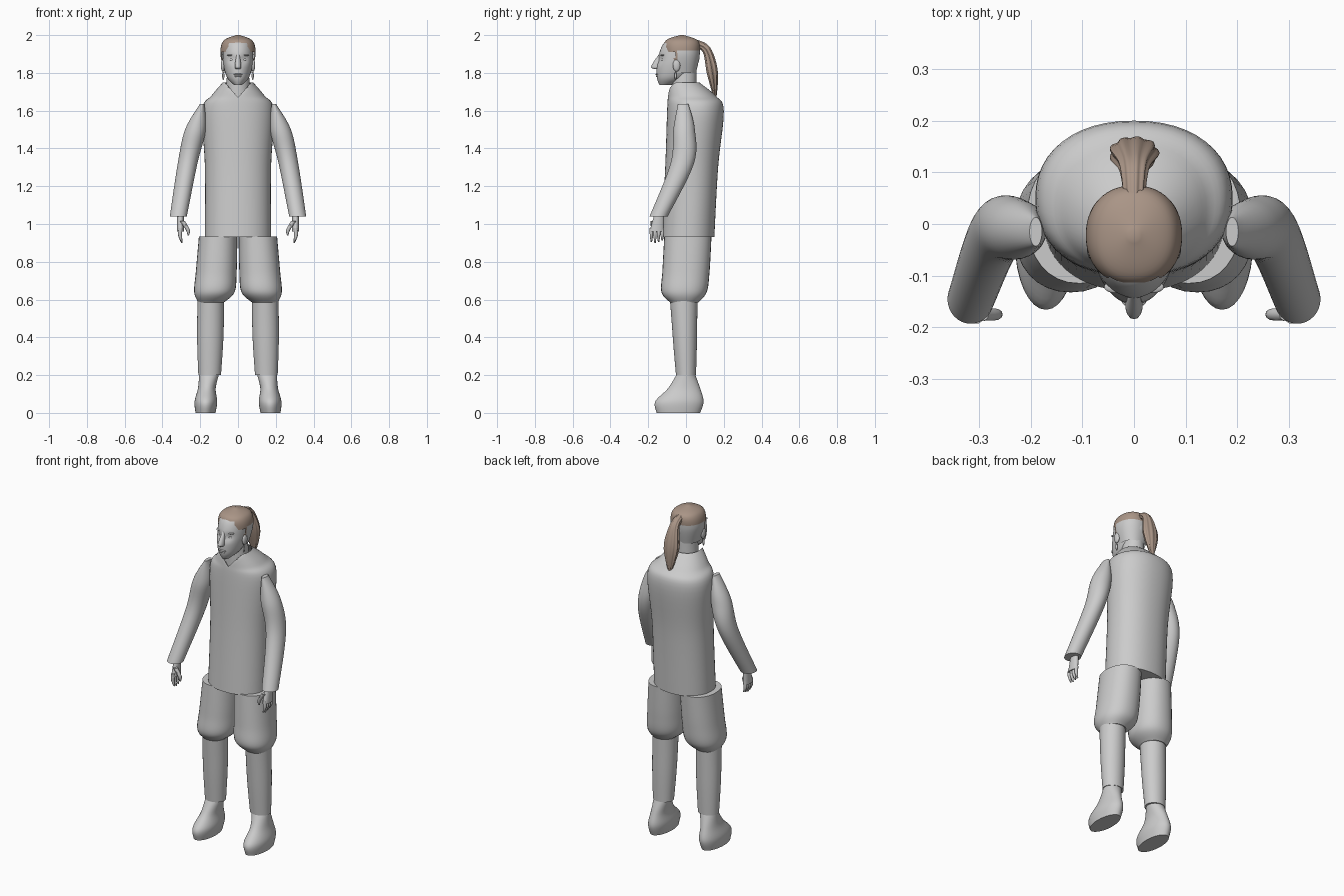
import bpy, bmesh, math
from mathutils import Vector

if "Cube" in bpy.data.objects:
    bpy.data.objects.remove(bpy.data.objects["Cube"], do_unlink=True)


def material(name, *rgb):
    mat = bpy.data.materials.new(name)
    mat.use_nodes = True
    mat.diffuse_color = (*rgb, 1)
    shader = mat.node_tree.nodes["Principled BSDF"]
    shader.inputs["Base Color"].default_value = (*rgb, 1)
    return mat


GREY = material("plain grey", .6, .6, .6)
BROWN = material("hair brown", .4, .3, .24)
parts = []


def finish(name, bm, *materials):
    bmesh.ops.recalc_face_normals(bm, faces=bm.faces)
    mesh = bpy.data.meshes.new(name)
    bm.to_mesh(mesh)
    bm.free()
    for mat in materials:
        mesh.materials.append(mat)
    part = bpy.data.objects.new(name, mesh)
    bpy.context.collection.objects.link(part)
    parts.append(part)


def blend(values, t):
    """Smooth curve through evenly spaced values; a single number stays constant."""
    if not isinstance(values, tuple):
        return values
    last = len(values) - 1
    i = min(int(t * last), last - 1)
    t = t * last - i
    start, end = values[i], values[i + 1]
    leave = (end - values[max(i - 1, 0)]) / 2
    arrive = (values[min(i + 2, last)] - start) / 2
    ease = t * t * (3 - 2 * t)
    return start + (end - start) * ease + t * (1 - t) * (leave * (1 - t) - arrive * t)


def loft(name, z, wide, deep, x=0, y=0, tilt=0, side=1, segments=32, rows=16, power=2,
         ribs=0, open_end=False, shape=None, edit=None, materials=(GREY,)):
    """Skin oval rings whose position and radii follow smooth curves."""
    bm = bmesh.new()
    rings = []
    for row in range(rows + 1):
        t = row / rows
        center = Vector((blend(x, t), blend(y, t), blend(z, t)))
        lean = math.radians(blend(tilt, t))
        ring = []
        for i in range(segments):
            angle = math.tau * i / segments
            c, s = math.cos(angle), math.sin(angle)
            swell = 1 + .07 * math.cos(ribs * angle) * bool(ribs)
            u = math.copysign(abs(c) ** (2 / power), c) * blend(wide, t) * swell
            v = math.copysign(abs(s) ** (2 / power), s) * blend(deep, t) * swell
            point = center + Vector((u, v * math.cos(lean), v * math.sin(lean)))
            point.x *= side
            if shape:
                shape(point)
            ring.append(bm.verts.new(point))
        rings.append(ring)
    for low, high in zip(rings, rings[1:]):
        for i in range(segments):
            bm.faces.new((low[i - 1], low[i], high[i], high[i - 1]))
    bm.faces.new(rings[0])
    if not open_end:
        bm.faces.new(rings[-1])
    if edit:
        edit(bm)
    finish(name, bm, *materials)


def blob(name, location, size):
    bm = bmesh.new()
    bmesh.ops.create_uvsphere(bm, u_segments=16, v_segments=10, radius=1)
    bmesh.ops.scale(bm, vec=size, verts=bm.verts)
    bmesh.ops.translate(bm, vec=location, verts=bm.verts)
    finish(name, bm, GREY)


# Tunic with a V neck
def cut_v_neck(point):
    if point.y < 0:
        point.z = min(point.z, 1.67 + 1.15 * abs(point.x))


loft("tunic", z=(.93, 1.3, 1.6, 1.68, 1.75), y=(.01, .03, .05, .03, -.01),
     wide=(.175, .175, .19, .14, .08), deep=(.14, .14, .15, .125, .08),
     segments=48, rows=28, power=2.2, open_end=True, shape=cut_v_neck)
loft("neck", z=(1.64, 1.83), y=-.01, wide=(.07, .055), deep=.065)


# Head with sunken eye sockets
def sink_sockets(point):
    if point.y < -.05:
        across = (abs(point.x) - .03) / .024
        up = (point.z - 1.87) / .018
        point.y += .012 * math.exp(-across ** 2 - up ** 2)


loft("head", z=(1.735, 1.78, 1.87, 1.96, 1.99), y=(-.11, -.07, -.04, -.03, -.03),
     wide=(.02, .06, .08, .07, .01), deep=(.03, .085, .11, .085, .01),
     segments=56, rows=28, shape=sink_sockets)
loft("nose", z=(1.9, 1.835, 1.82), y=(-.135, -.157, -.15),
     wide=(.008, .017, .012), deep=(.008, .027, .016), segments=16)
blob("upper_lip", (0, -.149, 1.792), (.024, .013, .005))
blob("lower_lip", (0, -.147, 1.782), (.02, .013, .006))


# Hair: brown crown, grey nape, open around the face
def trim_hairline(bm):
    openings = []
    for face in bm.faces:
        c = face.calc_center_median()
        temple = c.y < -.045
        face.material_index = int(c.z > 1.92 or (temple and c.z > 1.85))
        crown = c.z > 1.955 or (c.z > 1.905 and c.y > -.105)
        if c.z < 1.801 or not (crown or c.y > -.06):
            openings.append(face)
    bmesh.ops.delete(bm, geom=openings, context="FACES")


loft("hair", z=(1.8, 1.9, 1.97, 2), y=-.022, wide=(.07, .093, .077, .01),
     deep=(.075, .095, .086, .01), segments=56, rows=27, power=2.2,
     edit=trim_hairline, materials=(GREY, BROWN))
loft("ponytail", z=(1.955, 1.92, 1.8, 1.65), y=(.055, .11, .14, .155),
     wide=(.02, .028, .046, .004), deep=(.02, .022, .028, .004), tilt=(90, 30, 10, 0),
     segments=54, ribs=9, materials=(BROWN,))

# Everything that comes in pairs
for side, tag in ((1, "left_"), (-1, "right_")):
    blob(tag + "eye", (side * .032, -.119, 1.87), (.015, .012, .008))
    blob(tag + "brow", (side * .034, -.122, 1.894), (.024, .012, .005))
    blob(tag + "ear", (side * .08, -.05, 1.84), (.011, .02, .033))
    blob(tag + "earring", (side * .078, -.055, 1.785), (.006, .006, .022))

    loft(tag + "sleeve", side=side, z=(1.635, 1.5, 1.32, 1.04), x=(.19, .225, .267, .316),
         y=(-.015, -.01, -.02, -.145), wide=(.012, .055, .052, .045),
         deep=(.028, .057, .062, .048), rows=24)

    # Hand, fingers and thumb
    loft(tag + "palm", side=side, z=(1.06, .96), x=.305, y=(-.14, -.155),
         wide=.018, deep=(.025, .038), segments=20)
    for n, finger in enumerate(("index", "middle", "ring", "little")):
        loft(tag + finger + "_finger", side=side, z=(.98, .94, .9 + .006 * abs(n - 1)),
             x=(.304, .307, .297), y=-.183 + .019 * n,
             wide=(.011, .01, .004), deep=(.01, .009, .004), segments=10, rows=8)
    loft(tag + "thumb", side=side, z=(1.015, .97, .94), x=(.295, .266, .263), y=-.175,
         wide=(.014, .011, .004), deep=(.013, .011, .004), segments=10, rows=8)

    # Baggy breeches, stocking and shoe
    loft(tag + "breeches", side=side, z=(.935, .75, .64, .585), x=(.105, .115, .125, .142),
         y=(.01, 0, -.01, -.01), wide=(.102, .108, .107, .068),
         deep=(.125, .125, .12, .075), rows=24, power=2.2)
    loft(tag + "stocking", side=side, z=(.64, .2), x=(.143, .15), y=(-.013, 0),
         wide=(.07, .07, .06), deep=(.075, .065, .053))
    loft(tag + "shoe", side=side, z=(0, .06, .13, .21), x=(.172, .17, .165, .152),
         y=(-.04, -.035, -.01, 0), wide=(.053, .06, .047, .053),
         deep=(.115, .128, .085, .046), rows=18)

# Smooth shading with crisp rims
bpy.ops.object.select_all(action="DESELECT")
for part in parts:
    part.select_set(True)
bpy.context.view_layer.objects.active = parts[0]
bpy.ops.object.shade_smooth_by_angle(angle=math.radians(40))
